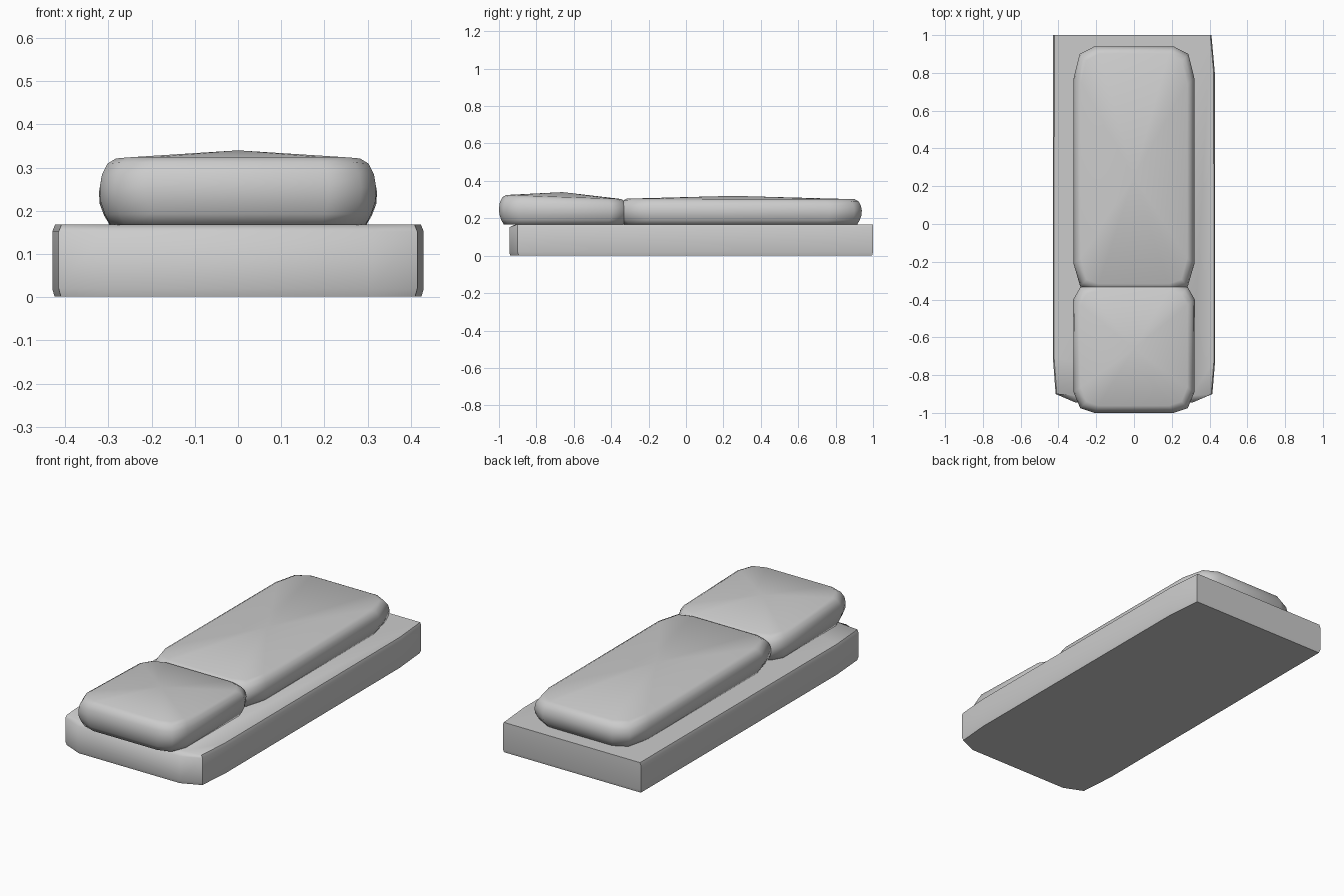
import bpy, bmesh
from mathutils import Vector

if "Cube" in bpy.data.objects:
    bpy.data.objects.remove(bpy.data.objects["Cube"])


def loft(name, rings, crown=None, angle=0.9):
    """Skin a stack of matching rings; cap the bottom, close the top with a crown point or a flat face."""
    bm = bmesh.new()
    loops = [[bm.verts.new(p) for p in r] for r in rings]
    n = len(loops[0])
    for a, b in zip(loops, loops[1:]):
        for i in range(n):
            j = (i + 1) % n
            bm.faces.new((a[i], a[j], b[j], b[i]))
    bm.faces.new(loops[0][::-1])
    if crown:
        c = bm.verts.new(crown)
        for i in range(n):
            bm.faces.new((loops[-1][i], loops[-1][(i + 1) % n], c))
    else:
        bm.faces.new(loops[-1])
    bmesh.ops.recalc_face_normals(bm, faces=bm.faces)
    me = bpy.data.meshes.new(name)
    bm.to_mesh(me)
    bm.free()
    ob = bpy.data.objects.new(name, me)
    bpy.context.collection.objects.link(ob)
    bpy.ops.object.select_all(action='DESELECT')
    ob.select_set(True)
    bpy.context.view_layer.objects.active = ob
    bpy.ops.object.shade_smooth_by_angle(angle=angle)
    return ob


def inset(outline, d):
    """Pull an outline in by d on every side, about its own centre."""
    ys = [p[1] for p in outline]
    hx = max(abs(p[0]) for p in outline)
    cy, hy = (max(ys) + min(ys)) / 2, (max(ys) - min(ys)) / 2
    return [(x * (hx - d) / hx, cy + (y - cy) * (hy - d) / hy) for x, y in outline]


def cushion(name, half, z_front, z_back, crown):
    outline = half + [(-x, y) for x, y in reversed(half)]
    y0, y1 = half[0][1], half[-1][1]
    z0 = 0.167
    # inset and height fraction of each ring, from bottom to top
    profile = [(0.025, 0), (0.012, 0.16), (0.002, 0.35), (0, 0.55),
               (0.005, 0.75), (0.018, 0.92), (0.038, 1)]
    rings = []
    for d, f in profile:
        rings.append([(x, y, z0 + f * (z_front + (z_back - z_front) * (y - y0) / (y1 - y0) - z0))
                      for x, y in inset(outline, d)])
    return loft(name, rings, crown, 1.2)


# Base slab: square back corners, clipped front corners, softened top rim
base = [(-0.31, -0.945), (0.31, -0.945), (0.415, -0.9), (0.43, -0.72),
        (0.428, 0.8), (0.41, 1.0), (-0.428, 1.0), (-0.43, -0.7), (-0.415, -0.9)]
rim = [(x * 0.985, max(y, -0.91)) for x, y in base]
loft("base_slab", [[(x, y, 0.002) for x, y in inset(base, 0.005)],
                   [(x, y, 0.02) for x, y in base],
                   [(x, y, 0.152) for x, y in base],
                   [(x, y, 0.168) for x, y in rim]])

# Short raised front cushion
cushion("front_cushion",
        [(0.21, -1.0), (0.285, -0.975), (0.32, -0.89), (0.322, -0.4), (0.285, -0.335), (0.21, -0.31)],
        0.326, 0.302, (0, -0.66, 0.34))

# Long rear cushion
cushion("rear_cushion",
        [(0.21, -0.355), (0.285, -0.33), (0.32, -0.21), (0.32, 0.77), (0.288, 0.9), (0.21, 0.94)],
        0.305, 0.302, (0, 0.25, 0.32))
